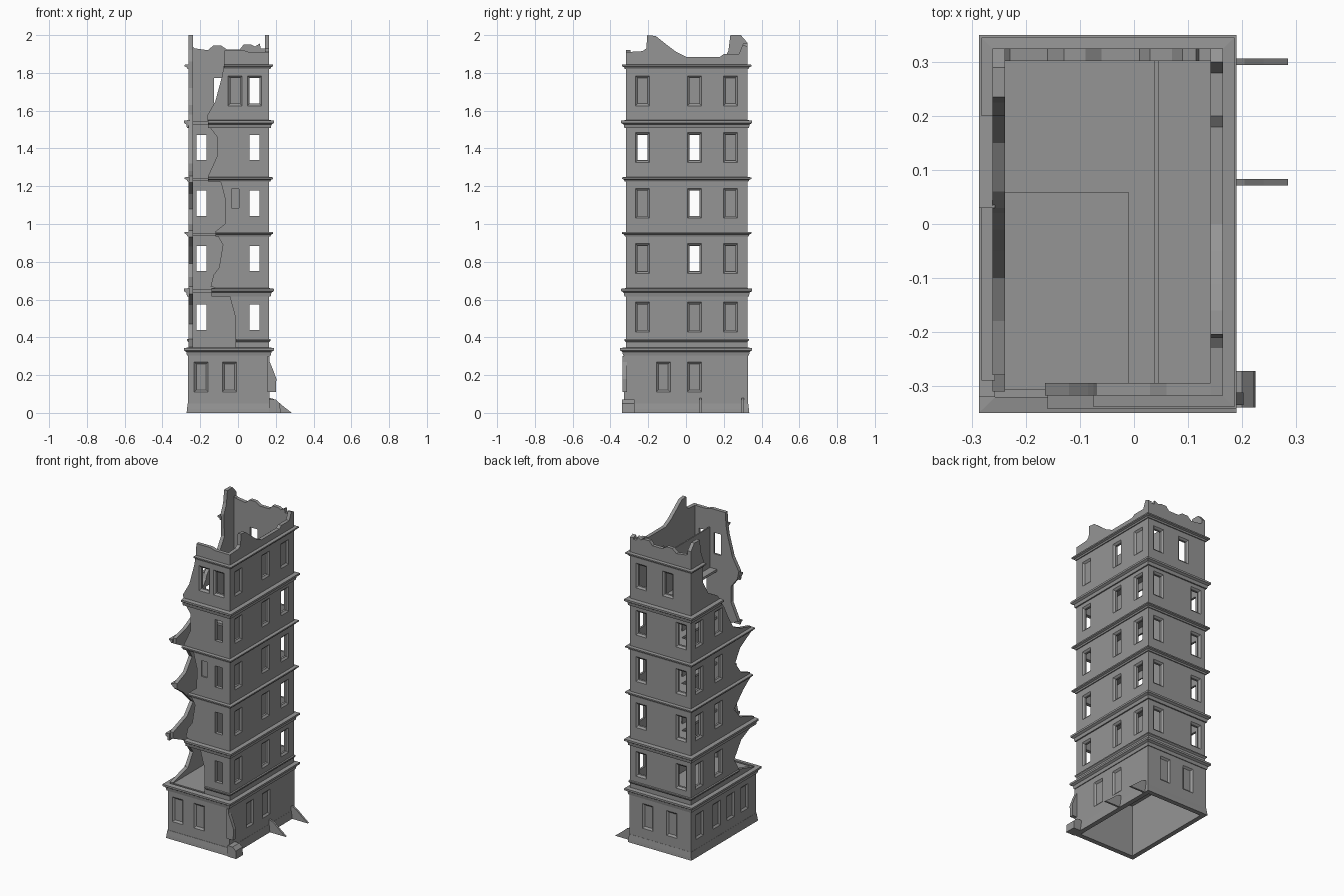
import bpy, bmesh
from mathutils import Vector

if "Cube" in bpy.data.objects:
    bpy.data.objects.remove(bpy.data.objects["Cube"])

X0, X1, Y0, Y1, T = -0.262, 0.165, -0.318, 0.325, 0.023
ROWS = [0.507, 0.817, 1.11, 1.405, 1.705]      # window centre heights
LEVELS = [0.65, 0.95, 1.24, 1.54]              # storey cornices

stone = bpy.data.materials.new("dark_stone")
stone.diffuse_color = (0.3, 0.3, 0.3, 1)
stone.use_nodes = True
stone.node_tree.nodes["Principled BSDF"].inputs["Base Color"].default_value = stone.diffuse_color


def finish(name, bm):
    bmesh.ops.recalc_face_normals(bm, faces=bm.faces)
    me = bpy.data.meshes.new(name)
    bm.to_mesh(me)
    bm.free()
    me.materials.append(stone)
    ob = bpy.data.objects.new(name, me)
    bpy.context.collection.objects.link(ob)
    return ob


def place(axis, u, v, w):
    return {'x': (w, u, v), 'y': (u, w, v), 'z': (u, v, w)}[axis]


def add_prism(bm, pts, axis, a, b, pts_b=None):
    lo = [bm.verts.new(place(axis, u, v, a)) for u, v in pts]
    hi = [bm.verts.new(place(axis, u, v, b)) for u, v in pts_b or pts]
    bm.faces.new(lo)
    bm.faces.new(hi[::-1])
    n = len(pts)
    for i in range(n):
        j = (i + 1) % n
        bm.faces.new((lo[i], lo[j], hi[j], hi[i]))


def prism(name, pts, axis, a, b):
    bm = bmesh.new()
    add_prism(bm, pts, axis, a, b)
    return finish(name, bm)


def rect(u0, u1, v0, v1):
    return [(u0, v0), (u1, v0), (u1, v1), (u0, v1)]


def cut(ob, wins, axis, a, b, splay=0.0):
    """Cut rectangular openings (u, v, width, height) from a to b, wider by splay at a."""
    if not wins:
        return
    bm = bmesh.new()
    for u, v, w, h in wins:
        big, small = [rect(u - w / 2 - s, u + w / 2 + s, v - h / 2 - s, v + h / 2 + s) for s in (splay, 0)]
        add_prism(bm, big, axis, a, b, small)
    tool = finish("cutter", bm)
    tool.hide_render = True
    mod = ob.modifiers.new("cut", 'BOOLEAN')
    mod.operation, mod.solver, mod.object = 'DIFFERENCE', 'EXACT', tool
    dg = bpy.context.evaluated_depsgraph_get()
    me = bpy.data.meshes.new_from_object(ob.evaluated_get(dg))
    ob.modifiers.clear()
    ob.data = me
    bpy.data.objects.remove(tool)


def wall(name, pts, axis, outer, inward, holes=(), framed=(), blind=()):
    """Wall slab: plain holes, holes in splayed frames, and blind framed windows."""
    inner = outer + inward * T
    ob = prism(name, pts, axis, outer, inner)
    s = inward * 0.05
    frames = [(u, v, 0.052, 0.136) for u, v in list(framed) + list(blind)]
    cut(ob, frames, axis, outer - inward * 0.01, outer + inward * 0.01, 0.022)
    cut(ob, [(u, v, 0.052, 0.134) for u, v in list(holes) + list(framed)], axis, outer - s, inner + s)
    return ob


def moulding(name, path, prof, z, closed=False):
    """Sweep an (out, up) profile along a right-angled path, outside on the left."""
    bm = bmesh.new()
    P = [Vector(p) for p in path]
    n, rings = len(P), []
    for i, p in enumerate(P):
        off = []
        for a, b in ((i - 1, i), (i, i + 1)):
            if closed or (a >= 0 and b < n):
                d = (P[b % n] - P[a % n]).normalized()
                off.append(Vector((-d.y, d.x)))
        m = off[0] if len(off) == 1 else off[0] + off[1]
        rings.append([bm.verts.new((p.x + m.x * d, p.y + m.y * d, z + h)) for d, h in prof])
    k = len(prof)
    for i in range(n if closed else n - 1):
        A, B = rings[i], rings[(i + 1) % n]
        for j in range(k):
            bm.faces.new((A[j], A[(j + 1) % k], B[(j + 1) % k], B[j]))
    if not closed:
        bm.faces.new(rings[0])
        bm.faces.new(rings[-1])
    return finish(name, bm)


# Front wall: jagged left edge where the corner has fallen
front_top = [(0.165, 0.33), (0.165, 1.91), (0.06, 1.91), (0.03, 1.92), (-0.07, 1.92)]
front_break = [(-0.075, 1.84), (-0.085, 1.78), (-0.12, 1.65), (-0.165, 1.57), (-0.155, 1.52),
               (-0.11, 1.46), (-0.11, 1.36), (-0.16, 1.25), (-0.09, 1.22), (-0.065, 1.12),
               (-0.07, 1.0), (-0.12, 0.96), (-0.08, 0.89), (-0.1, 0.77), (-0.13, 0.73),
               (-0.145, 0.67), (-0.05, 0.64), (-0.012, 0.5), (-0.012, 0.33)]
front = wall("front_wall", front_top + front_break, 'y', Y0, 1,
             [(0.088, z) for z in ROWS[:4]], [(-0.015, ROWS[4]), (0.088, ROWS[4])])
cut(front, [(-0.015, 1.135, 0.04, 0.1)], 'y', Y0 - 0.05, Y0 + 0.008)

# Left wall: flares out to each floor and is eaten away in between
left_pts = [(Y1, 0.33), (Y1, 1.96), (0.29, 2.0), (0.235, 2.0), (0.225, 1.92), (0.2, 1.86),
            (0.205, 1.72), (0.15, 1.63), (0.06, 1.58), (0.03, 1.545),
            (0.02, 1.52), (-0.01, 1.48), (-0.05, 1.4), (-0.1, 1.32), (-0.18, 1.28),
            (-0.28, 1.255), (-0.28, 1.22), (-0.17, 1.16), (-0.12, 1.08), (-0.18, 1.0),
            (-0.27, 0.965), (-0.27, 0.93), (-0.2, 0.88), (-0.11, 0.79), (-0.17, 0.72),
            (-0.31, 0.67), (-0.31, 0.63), (-0.18, 0.57), (-0.11, 0.47), (-0.16, 0.39),
            (-0.31, 0.35), (-0.31, 0.33)]
wall("left_wall", left_pts, 'x', X0, 1, [], [(y, z) for z in ROWS[:4] for y in (0.045, 0.24)])

# Back wall with a chipped parapet
back_pts = [(X0, 0.33), (X1, 0.33), (X1, 1.93), (0.12, 1.93), (0.115, 1.955), (0.09, 1.94),
            (0.07, 1.95), (0.03, 1.95), (0.01, 1.925), (-0.06, 1.925), (-0.09, 1.945),
            (-0.13, 1.945), (-0.16, 1.92), (-0.23, 1.93), (X0, 1.96)]
wall("back_wall", back_pts, 'y', Y1, -1, [],
     [(x, z) for z in ROWS[:4] for x in (-0.193, 0.088)] + [(-0.1, ROWS[4]), (0.088, ROWS[4])])

# Right wall with a tall surviving peak
right_pts = [(Y0, 0.33), (Y1, 0.33), (Y1, 1.94), (0.3, 1.95), (0.28, 1.9), (0.2, 1.9), (0.18, 1.885),
             (0.0, 1.885), (-0.05, 1.91), (-0.11, 1.955), (-0.16, 1.995), (-0.205, 2.0),
             (-0.21, 1.93), (-0.23, 1.915), (Y0, 1.91)]
wall("right_wall", right_pts, 'x', X1, -1, [],
     [(y, z) for z in ROWS[:4] for y in (-0.23, 0.045, 0.235)] + [(0.045, ROWS[4])],
     [(y, ROWS[4]) for y in (-0.23, 0.235)])

# Ground storey walls, slightly proud of the tower, with blocked windows
G, ZG = 0.003, 0.19
GY = -0.327
gx, gy = rect(X0 - G, X1 + G, 0, 0.34), rect(GY, Y1 + G, 0, 0.34)
wall("ground_front_wall", gx, 'y', GY, 1, blind=[(-0.195, ZG), (-0.045, ZG)])
wall("ground_back_wall", gx, 'y', Y1 + G, -1, blind=[(-0.13, ZG), (0.04, ZG)])
wall("ground_right_wall", gy, 'x', X1 + G, -1, blind=[(-0.12, ZG), (0.045, ZG)])
wall("ground_left_wall", gy, 'x', X0 - G, 1, blind=[(y, ZG) for y in (-0.21, -0.07, 0.07, 0.24)])

# Cornices: full rings low down, broken ones open at the ruined corner
ring = [(X0, -0.325), (X0, Y1), (X1, Y1), (X1, -0.325)]
cornice = [(-0.004, -0.012), (0.006, -0.012), (0.01, -0.003), (0.021, 0.002), (0.021, 0.01), (-0.004, 0.012)]
heavy = [(-0.004, -0.03), (0.008, -0.03), (0.012, -0.01), (0.025, -0.002), (0.025, 0.01), (-0.004, 0.014)]
moulding("ground_cornice", ring, heavy, 0.333, True)
moulding("plinth", ring, [(0, 0), (0.01, 0), (0.008, 0.02), (0.004, 0.05), (0, 0.05)], 0, True)
moulding("sill_band", [(X0, -0.15), (X0, Y1), (X1, Y1), (X1, Y0), (-0.01, Y0)],
         [(-0.004, -0.012), (0.008, 0), (0.008, 0.007), (-0.004, 0.01)], 0.383)
for i, (z, yl, xf) in enumerate(zip(LEVELS, (-0.32, -0.27, -0.29, 0.03), (-0.14, -0.12, -0.16, -0.16))):
    moulding(f"cornice_{i + 1}", [(X0, yl), (X0, Y1), (X1, Y1), (X1, Y0), (xf, Y0)],
             heavy if i in (0, 3) else cornice, z - 0.003)
moulding("top_cornice", [(X0, 0.2), (X0, Y1), (X1, Y1), (X1, Y0), (-0.075, Y0)], cornice, 1.833)

# Floors: the front left quarter has collapsed on the upper storeys
A, B, C, D = X0 + 0.01, X1 - 0.01, Y0 + 0.01, Y1 - 0.01
for i, z in enumerate(LEVELS):
    prism(f"floor_{i + 1}", [(-0.01, C), (B, C), (B, D), (A, D), (A, 0.058), (-0.01, 0.058)],
          'z', z - 0.012, z + 0.003)
ground_ceiling = prism("ground_ceiling", rect(A, B, C, D), 'z', 0.33, 0.347)
cut(ground_ceiling, [(0.09, 0.16, 0.07, 0.16)], 'z', 0.2, 0.5)

# Inner partition on every storey, with doorways on the middle ones
bottoms = [0.345] + LEVELS
tops = LEVELS + [1.8]
for i, (a, b) in enumerate(zip(bottoms, tops)):
    p = prism(f"partition_{i + 1}", rect(-0.15 if i == 3 else C, D, a, b), 'x', 0.037, 0.045)
    if i in (1, 2, 3):
        cut(p, [(0.065, a + 0.12, 0.17, 0.236)], 'x', 0.0, 0.1)

# Remains of the neighbouring building on the right side
for i, y in enumerate((0.077, 0.301)):
    prism(f"wall_fin_{i + 1}", [(X1, 0), (0.285, 0), (0.24, 0.035), (0.205, 0.065), (0.185, 0.075), (X1, 0.08)],
          'y', y - 0.006, y + 0.006)
prism("torn_corner", [(X1 - 0.01, 0.11), (0.2, 0.11), (0.203, 0.18), (0.185, 0.23), (0.168, 0.27),
                      (0.168, 0.3), (X1 - 0.01, 0.3)], 'y', -0.335, -0.312)
prism("corner_stub", [(X1, 0), (0.225, 0), (0.222, 0.05), (0.2, 0.07), (X1, 0.07)], 'y', -0.34, -0.272)
